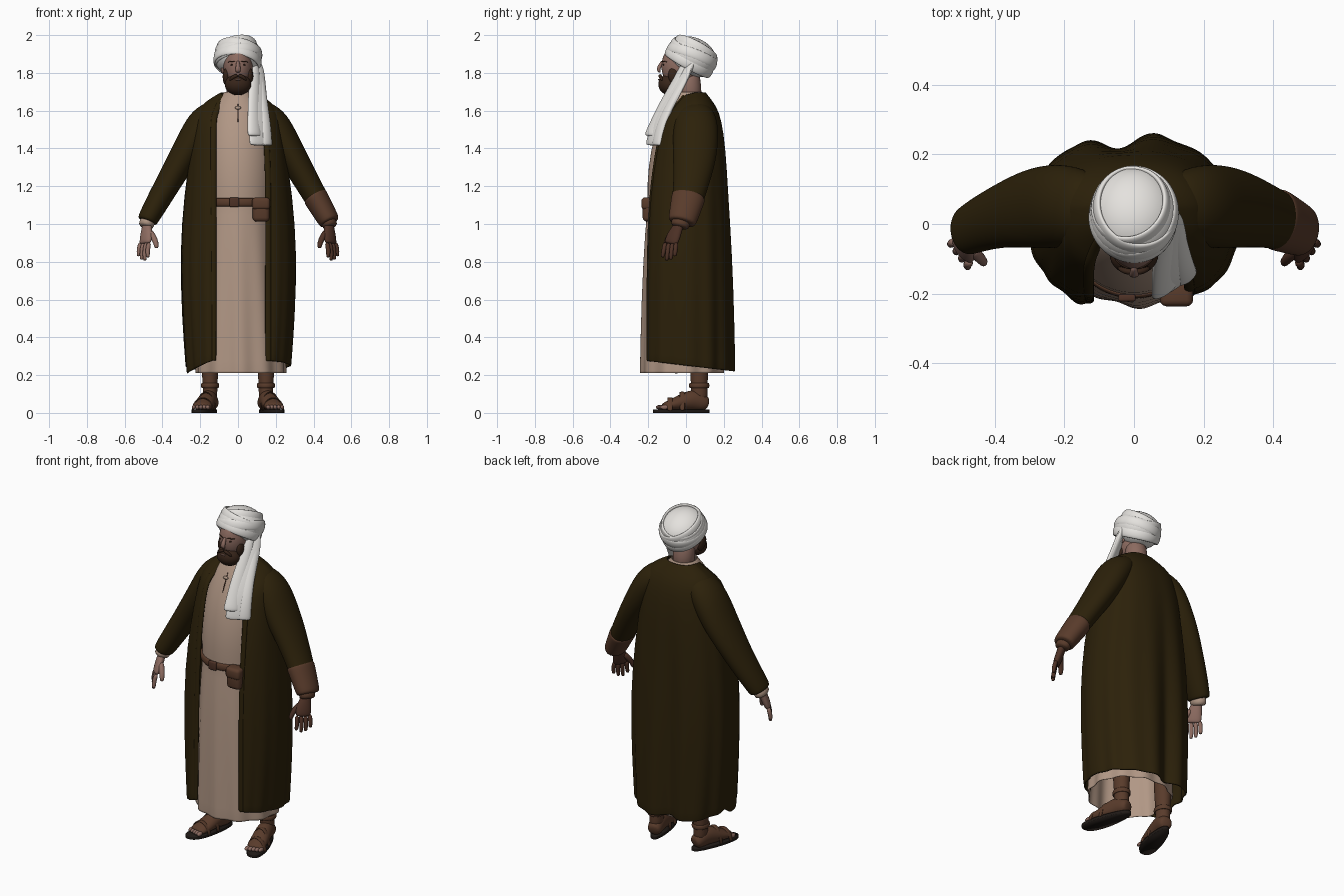
import bpy, bmesh, math
from mathutils import Vector, Matrix

cube = bpy.data.objects.get("Cube")
if cube:
    bpy.data.objects.remove(cube, do_unlink=True)


def material(name, rgb):
    m = bpy.data.materials.new(name)
    m.use_nodes = True
    m.diffuse_color = (*rgb, 1)
    m.node_tree.nodes["Principled BSDF"].inputs["Base Color"].default_value = (*rgb, 1)
    return m


COAT = material("dark olive cloth", (0.025, 0.015, 0.003))
ROBE = material("beige linen", (0.44, 0.31, 0.235))
WHITE = material("white cloth", (0.78, 0.76, 0.73))
SKIN = material("skin", (0.265, 0.148, 0.118))
HAIR = material("dark brown hair", (0.038, 0.018, 0.01))
LEATHER = material("brown leather", (0.1, 0.044, 0.024))
GLOVE = material("dark leather", (0.075, 0.031, 0.019))
SOLE = material("black sole", (0.014, 0.01, 0.008))


def finish(name, bm, mat, sub=0, thick=0, bevel=0):
    bmesh.ops.recalc_face_normals(bm, faces=bm.faces)
    me = bpy.data.meshes.new(name)
    bm.to_mesh(me)
    bm.free()
    me.materials.append(mat)
    me.polygons.foreach_set("use_smooth", [True] * len(me.polygons))
    ob = bpy.data.objects.new(name, me)
    bpy.context.collection.objects.link(ob)
    if thick:
        s = ob.modifiers.new("thickness", "SOLIDIFY")
        s.thickness, s.offset = thick, 0
    if bevel:
        b = ob.modifiers.new("bevel", "BEVEL")
        b.width, b.segments = bevel, 3
    if sub:
        ob.modifiers.new("smooth", "SUBSURF").levels = sub
        ob.modifiers["smooth"].render_levels = sub
    return ob


def loft(name, rings, mat, wrap=True, caps=True, loop=False, **kw):
    bm = bmesh.new()
    vs = [[bm.verts.new(p) for p in r] for r in rings]
    n = len(vs[0])
    pairs = list(zip(vs, vs[1:])) + ([(vs[-1], vs[0])] if loop else [])
    for a, b in pairs:
        for i in range(n if wrap else n - 1):
            j = (i + 1) % n
            bm.faces.new((a[i], a[j], b[j], b[i]))
    if caps and wrap and not loop:
        bm.faces.new(vs[0][::-1])
        bm.faces.new(vs[-1])
    return finish(name, bm, mat, **kw)


def tube(name, path, radii, mat, side=(1, 0, 0), n=12, loop=False, sub=1, **kw):
    """Elliptical tube; radii are (along side, across side) for each point."""
    pts = [Vector(p) for p in path]
    rings, m = [], len(pts)
    for i, p in enumerate(pts):
        nxt = pts[(i + 1) % m] if loop else pts[min(i + 1, m - 1)]
        prv = pts[i - 1] if loop or i else p
        t = (nxt - prv).normalized()
        s = Vector(side)
        s = (s - t * s.dot(t)).normalized()
        u = t.cross(s)
        a, b = radii[i] if isinstance(radii, list) else radii
        rings.append([p + s * a * math.cos(k * math.tau / n) + u * b * math.sin(k * math.tau / n)
                      for k in range(n)])
    return loft(name, rings, mat, loop=loop, sub=sub, **kw)


def ball(name, loc, scale, mat, tilt=0):
    bm = bmesh.new()
    bmesh.ops.create_uvsphere(bm, u_segments=32, v_segments=20, radius=1)
    mx = Matrix.Translation(loc) @ Matrix.Rotation(tilt, 4, "X") @ Matrix.Diagonal((*scale, 1))
    bm.transform(mx)
    return finish(name, bm, mat)


def block(name, loc, size, mat, bevel):
    bm = bmesh.new()
    bmesh.ops.create_cube(bm, size=1)
    bm.transform(Matrix.Translation(loc) @ Matrix.Diagonal((*size, 1)))
    return finish(name, bm, mat, bevel=bevel)


def power(v, p):
    return math.copysign(abs(v) ** p, v)


def bump(v, mid, width):
    return math.exp(-((v - mid) / width) ** 2)


def body_point(a, z, w, yf, yb, p, fold):
    """Point on a garment cross-section; angle 0 faces the front."""
    k = 1 + fold
    return Vector((w * k * power(math.sin(a), p),
                   (yf + yb) / 2 - (yb - yf) / 2 * k * power(math.cos(a), p), z))


# Inner robe: height, half width, front, back
robe_rows = [(.21, .235, -.235, .2), (.218, .235, -.235, .2), (.6, .215, -.23, .19),
             (1.0, .19, -.212, .17), (1.1, .18, -.195, .16), (1.2, .185, -.205, .16),
             (1.4, .185, -.185, .16), (1.55, .16, -.135, .14), (1.64, .125, -.09, .11),
             (1.68, .08, -.065, .09), (1.7, .068, -.055, .085)]
rings = []
for z, w, yf, yb in robe_rows:
    f = .035 * max(0, 1.1 - z)
    shift = Vector((.02 * max(0, 1 - z), 0, 0))
    rings.append([body_point(a, z, w, yf, yb, 1, f * math.cos(11 * a)) + shift
                  for a in (k * math.tau / 88 for k in range(88))])
loft("robe", rings, ROBE, caps=False, sub=1, thick=.006)

# Open coat: height, half width, front, back, right edge, left edge
coat_rows = [(.25, .272, -.212, .23, .13, .16), (.258, .272, -.212, .23, .13, .16),
             (.5, .292, -.21, .23, .13, .16),
             (.85, .304, -.207, .225, .13, .16), (1.15, .282, -.198, .212, .13, .16),
             (1.4, .245, -.18, .203, .13, .155), (1.55, .222, -.14, .183, .13, .14),
             (1.62, .2, -.1, .155, .12, .12), (1.66, .145, -.06, .125, .1, .1),
             (1.685, .1, -.035, .105, .075, .075), (1.695, .085, -.03, .1, .07, .07)]
rings = []
for z, w, yf, yb, er, el in coat_rows:
    front_p = .55 if z < 1.3 else .8
    low = max(0, 1.5 - z)
    taper = .08 if z < 1.3 else 0
    a0 = math.asin((el / w / (1 - taper)) ** (1 / front_p))
    a1 = math.tau - math.asin((er / w / (1 - taper)) ** (1 / front_p))
    ring = []
    for k in range(97):
        a = a0 + (a1 - a0) * k / 96
        p = front_p if math.cos(a) > 0 else .85
        q = body_point(a, z, w, yf, yb, p, .022 * low * math.sin(13 * a) * math.sin(a / 2))
        q.x *= 1 - taper * min(1, 2 * max(0, math.cos(a)))
        if q.y > 0:
            q.y += low * (.02 * bump(q.x, .08, .08) + .022 * bump(q.x, -.17, .06)
                          - .018 * bump(q.x, -.04, .04))
        else:
            q.y -= low * .02 * bump(q.x, -.16, .035)
        if z < .3:
            q.z -= .12 * q.y + (.35 * max(0, -q.x - .13) if q.y < 0 else 0)
        if z > 1.6:
            q.z += .25 * min(0, q.y - .05)
        ring.append(q)
    rings.append(ring)
loft("coat", rings, COAT, wrap=False, sub=1, thick=.012)
for i, label in ((0, "left"), (-1, "right")):
    tube(label + "_coat_border", [r[i] for r in rings], (.016, .01), COAT, sub=2)

# Sleeves, cuffs and hands
hand_side = Vector((-.6, -.8, 0))
for s, label in ((1, "left"), (-1, "right")):
    def m(*p):
        return Vector((s * p[0], p[1], p[2]))
    hand = GLOVE if s > 0 else SKIN
    tube(label + "_sleeve",
         [m(.08, .05, 1.6), m(.13, .05, 1.585), m(.19, .052, 1.53), m(.25, .05, 1.42),
          m(.31, .042, 1.32), m(.37, .027, 1.215), m(.43, .005, 1.11), m(.48, -.02, 1.02),
          m(.483, -.021, 1.012)],
         [(.07, .05), (.1, .078), (.12, .09), (.122, .083), (.112, .075), (.095, .068), (.082, .062),
          (.072, .055), (.066, .05)], COAT, side=(0, 1, 0), n=20, sub=2)
    if s > 0:
        tube("left_leather_cuff", [m(.405, .015, 1.15), m(.41, .013, 1.143), m(.44, 0, 1.09),
                                   m(.483, -.02, 1.015), m(.488, -.023, 1.005)],
             [(.086, .064), (.092, .068), (.085, .063), (.076, .058), (.068, .05)], LEATHER,
             side=(0, 1, 0), n=20, sub=2)
    under = LEATHER if s > 0 else ROBE
    tube(label + "_under_cuff", [m(.465, -.015, 1.04), m(.485, -.03, 1.0), m(.491, -.036, .98)],
         [(.05, .04), (.052, .042), (.048, .038)], under, side=(0, 1, 0), n=16)
    side = m(*hand_side)
    tube(label + "_palm", [m(.478, -.03, 1.02), m(.483, -.042, .985), m(.485, -.062, .945),
                           m(.49, -.078, .905), m(.492, -.081, .893)],
         [(.028, .022), (.031, .023), (.045, .024), (.046, .021), (.038, .014)],
         hand, side=side, sub=2)
    for k, length in enumerate((.078, .094, .09, .072)):
        base = m(.491, -.08, .905) + side * (.036 - .024 * k)
        tip = base + m(.01, -.012, -length) + side * (.004 - .003 * k)
        mid = base.lerp(tip, .5) + m(.006, 0, 0)
        tube(label + "_finger_" + str(k + 1), [base, mid, tip, tip + m(0, 0, -.004)],
             [(.0135, .0135), (.013, .013), (.011, .011), (.006, .006)], hand, n=10)
    tube(label + "_thumb", [m(.47, -.066, .965), m(.447, -.092, .93), m(.434, -.106, .9),
                            m(.431, -.112, .877), m(.431, -.112, .872)],
         [(.018, .018), (.018, .017), (.015, .014), (.012, .012), (.006, .006)], hand, n=10)

# Belt with buckle and pouch
belt = [body_point(k * math.tau / 48, 1.115, .188, -.204, .168, 1, 0) for k in range(48)]
tube("belt", belt, (.024, .011), LEATHER, side=(0, 0, 1), n=8, loop=True)
block("belt_buckle", (-.02, -.212, 1.115), (.05, .02, .05), GLOVE, .006)
block("pouch", (.122, -.195, 1.075), (.09, .07, .125), LEATHER, .022)
block("pouch_flap", (.122, -.199, 1.108), (.095, .074, .065), LEATHER, .018)

# Neck slit with tie
tube("neck_slit", [(0, -.151, 1.53), (0, -.125, 1.585), (0, -.094, 1.645)], (.003, .003), GLOVE, n=6)
ball("neck_tie", (0, -.117, 1.615), (.016, .008, .009), ROBE)

# Sandals and lower legs
for s, label in ((1, "left"), (-1, "right")):
    def foot(w, y, z):
        return Vector((s * (.143 - (y - .09) * .25 + w), y, z))
    outline = []
    for k in range(32):
        a = k * math.tau / 32
        y = -.025 + .15 * math.cos(a)
        outline.append((power(math.sin(a), .75) * (.05 - .08 * y), y))
    loft(label + "_sole", [[foot(w, y, z) for w, y in outline] for z in (0, .004, .014, .018)], SOLE)
    tube(label + "_foot", [foot(0, .118, .045), foot(0, .1, .05), foot(0, .05, .07), foot(0, 0, .062),
                           foot(0, -.06, .045), foot(0, -.11, .035), foot(0, -.125, .03)],
         [(.03, .025), (.043, .045), (.046, .06), (.05, .052), (.054, .036), (.052, .024), (.04, .014)],
         LEATHER, sub=2)
    for k in range(5):
        ball(label + "_toe_" + str(k + 1), foot(-.04 + .02 * k, -.138 + .006 * k, .03),
             (.0125 - .0007 * k, .022, .012), SKIN)
    tube(label + "_leg", [foot(0, .072, .05), foot(0, .07, .12), foot(0, .07, .2), foot(0, .07, .45)],
         [(.04, .046), (.038, .043), (.043, .048), (.06, .06)], LEATHER, n=16, sub=2)
    ring = [foot(0, .07, .145) + Vector((.043 * math.cos(k / 24 * math.tau),
                                         .049 * math.sin(k / 24 * math.tau), 0)) for k in range(24)]
    tube(label + "_ankle_strap", ring, (.015, .006), LEATHER, side=(0, 0, 1), n=8, loop=True)
    for y, w, h in ((-.02, .052, .1), (-.085, .055, .07)):
        arch = [foot(w * math.cos(k * math.pi / 12), y, .01 + h * math.sin(k * math.pi / 12))
                for k in range(13)]
        tube(label + "_foot_strap", arch, (.015, .004), LEATHER, side=(0, 1, 0), n=8)

# Head, face and beard
tube("neck", [(0, .025, 1.64), (0, .02, 1.72), (0, .01, 1.82)], (.062, .062), SKIN, n=20)
ball("head", (0, -.03, 1.835), (.078, .1, .12), SKIN)
tube("nose", [(0, -.122, 1.865), (0, -.136, 1.84), (0, -.15, 1.814), (0, -.135, 1.802)],
     [(.009, .008), (.011, .012), (.017, .011), (.013, .006)], SKIN, n=10)
ball("beard", (0, -.087, 1.738), (.07, .06, .056), HAIR, -.25)
ball("lower_lip", (0, -.143, 1.764), (.016, .005, .004), SKIN)
for s, label in ((1, "left"), (-1, "right")):
    ball(label + "_ear", (s * .078, -.005, 1.825), (.012, .02, .032), SKIN)
    ball(label + "_sideburn", (s * .062, -.06, 1.78), (.019, .033, .048), HAIR, .3)
    ball(label + "_eye", (s * .031, -.119, 1.843), (.01, .005, .004), HAIR)
    tube(label + "_brow", [(s * .01, -.128, 1.858), (s * .032, -.121, 1.862), (s * .056, -.099, 1.857)],
         (.003, .004), HAIR, side=(0, 0, 1), n=8)
    tube(label + "_moustache", [(0, -.138, 1.787), (s * .025, -.137, 1.782), (s * .047, -.124, 1.757)],
         [(.01, .009), (.011, .01), (.006, .006)], HAIR, side=(0, 0, 1), n=10)

# Turban with wrapped bands
centre = Vector((0, .03, 1.885))
ball("turban", centre, (.127, .138, .103), WHITE, -.4)
for i, (tilt, roll, lift, size) in enumerate(((-.5, .12, -.028, .95), (-.36, -.16, 0, .965),
                                              (-.45, .2, .025, .92), (-.5, -.22, .04, .85))):
    rot = Matrix.Rotation(tilt, 3, "X") @ Matrix.Rotation(roll, 3, "Y")
    path = [centre + rot @ Vector((.124 * size * math.cos(a), .135 * size * math.sin(a), lift))
            for a in (k * math.tau / 40 for k in range(40))]
    tube("turban_band_" + str(i + 1), path, (.03, .011), WHITE, side=rot @ Vector((0, 0, 1)),
         n=10, loop=True)

# Hanging turban tail in overlapping folds
for i, (dx, dy, end, k) in enumerate(((0, 0, 0, 1), (-.03, -.02, .05, .62), (.032, .015, .0, .5))):
    tube("turban_tail_" + str(i + 1),
         [(.098 + dx * .3, .025 + dy, 1.87), (.103 + dx * .5, -.025 + dy, 1.76),
          (.107 + dx * .8, -.1 + dy, 1.63), (.115 + dx, -.15 + dy, 1.52),
          (.118 + dx, -.168 + dy, 1.425 + end), (.118 + dx, -.168 + dy, 1.415 + end)],
         [(.04 * k, .016), (.052 * k, .018), (.06 * k, .018), (.065 * k, .018),
          (.072 * k, .019), (.07 * k, .016)],
         WHITE, side=(.8, .6, 0), n=16, sub=2)
